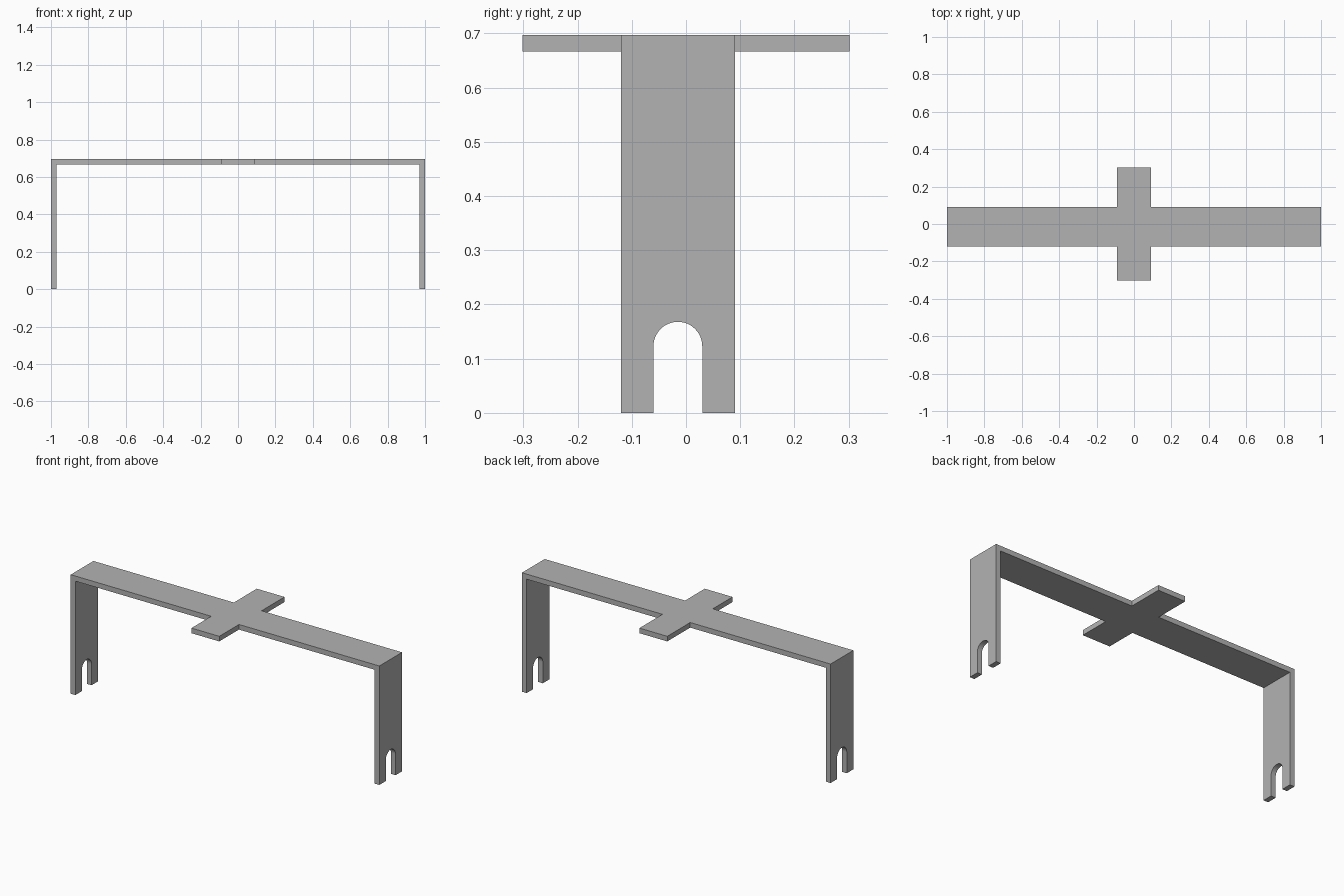
import bpy, bmesh, math
from mathutils import Vector

if "Cube" in bpy.data.objects:
    bpy.data.objects.remove(bpy.data.objects["Cube"])

HEIGHT, THICK = 0.697, 0.03
FRONT, BACK = -0.12, 0.09
SLOT_Y, SLOT_R, SLOT_Z = -0.015, 0.045, 0.123
ARM_X, ARM_Y = 0.09, 0.302

grey = bpy.data.materials.new("plain grey")
grey.use_nodes = True
colour = (0.45, 0.45, 0.45, 1)
grey.diffuse_color = colour
grey.node_tree.nodes["Principled BSDF"].inputs["Base Color"].default_value = colour


def prism(name, points, sweep):
    """Closed outline of 3D points, extruded along the sweep vector."""
    bm = bmesh.new()
    face = bm.faces.new([bm.verts.new(p) for p in points])
    new = bmesh.ops.extrude_face_region(bm, geom=[face])["geom"]
    bmesh.ops.translate(bm, vec=Vector(sweep),
                        verts=[v for v in new if isinstance(v, bmesh.types.BMVert)])
    bmesh.ops.recalc_face_normals(bm, faces=bm.faces)
    mesh = bpy.data.meshes.new(name)
    bm.to_mesh(mesh)
    bm.free()
    mesh.materials.append(grey)
    obj = bpy.data.objects.new(name, mesh)
    bpy.context.collection.objects.link(obj)
    return obj


def combine(target, tool, operation):
    """Apply a boolean and remove the helper."""
    mod = target.modifiers.new(operation.lower(), "BOOLEAN")
    mod.operation, mod.object, mod.solver = operation, tool, "EXACT"
    bpy.context.view_layer.objects.active = target
    bpy.ops.object.modifier_apply(modifier=mod.name)
    bpy.data.objects.remove(tool)


# Bent strip: top bar with a leg at each end
inner = 1 - THICK
under = HEIGHT - THICK
outline = [(-1, 0), (-1, HEIGHT), (1, HEIGHT), (1, 0),
           (inner, 0), (inner, under), (-inner, under), (-inner, 0)]
bracket = prism("bracket", [(x, FRONT, z) for x, z in outline], (0, BACK - FRONT, 0))

# Cross arm through the middle of the top bar
corners = [(-ARM_X, -ARM_Y), (ARM_X, -ARM_Y), (ARM_X, ARM_Y), (-ARM_X, ARM_Y)]
arm = prism("cross_arm", [(x, y, under) for x, y in corners], (0, 0, THICK))
combine(bracket, arm, "UNION")

# Round-topped slot through the foot of both legs
steps = 24
arch = [(SLOT_Y + SLOT_R * math.cos(math.pi * i / steps),
         SLOT_Z + SLOT_R * math.sin(math.pi * i / steps)) for i in range(steps + 1)]
arch += [(SLOT_Y - SLOT_R, -0.1), (SLOT_Y + SLOT_R, -0.1)]
slot = prism("slot_cutter", [(-1.1, y, z) for y, z in arch], (2.2, 0, 0))
combine(bracket, slot, "DIFFERENCE")

# Smooth slot arches, crisp folds
bpy.ops.object.select_all(action="DESELECT")
bracket.select_set(True)
bpy.context.view_layer.objects.active = bracket
bpy.ops.object.shade_smooth_by_angle(angle=math.radians(30))
